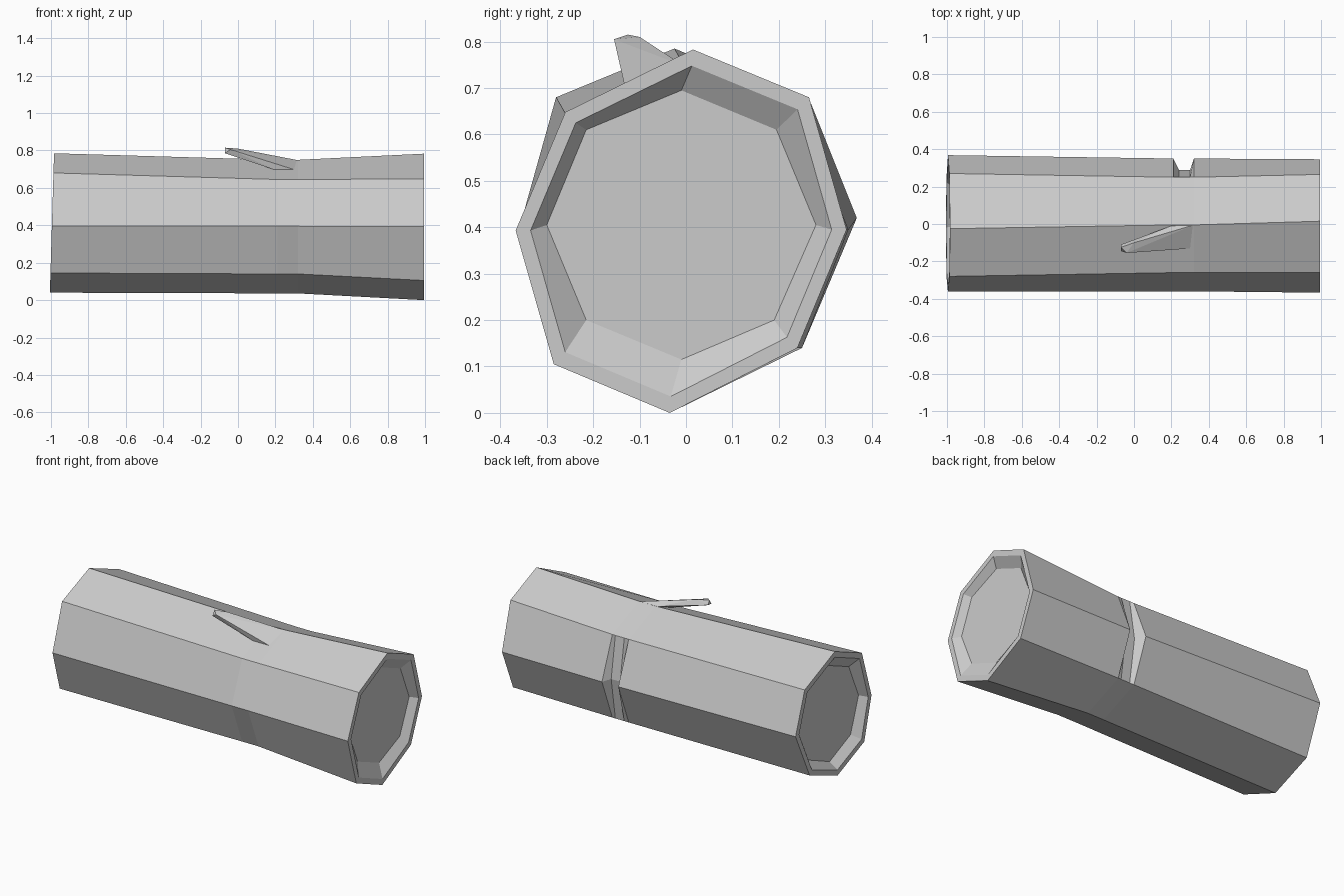
import bpy, bmesh
from mathutils import Vector

if "Cube" in bpy.data.objects:
    bpy.data.objects.remove(bpy.data.objects["Cube"])

# Eight-sided sections (y, z), starting at the top ridge and going towards +y
LEFT = [(-.025, .785), (.27, .665), (.368, .42), (.245, .14),
        (-.02, .04), (-.28, .145), (-.36, .395), (-.28, .68)]
MID = [(-.005, .75), (.25, .645), (.35, .395), (.25, .14),
       (-.005, .036), (-.26, .14), (-.36, .395), (-.26, .645)]
RIGHT = [(.015, .783), (.265, .68), (.346, .395), (.24, .14),
         (-.035, 0), (-.285, .105), (-.367, .393), (-.26, .648)]
FLOOR = [(-.01, .695), (.195, .61), (.28, .405), (.19, .2),
         (-.01, .115), (-.215, .2), (-.3, .405), (-.215, .61)]
NOTCH = MID[:2] + [(.29, .395)] + MID[3:]


def inset(ring, k):
    cy = sum(p[0] for p in ring) / 8
    cz = sum(p[1] for p in ring) / 8
    return [(cy + (y - cy) * k, cz + (z - cz) * k) for y, z in ring]


def finish(name, bm):
    bmesh.ops.recalc_face_normals(bm, faces=bm.faces)
    me = bpy.data.meshes.new(name)
    bm.to_mesh(me)
    bm.free()
    ob = bpy.data.objects.new(name, me)
    bpy.context.collection.objects.link(ob)
    return ob


# Log: recessed left end, trunk with a notch at the back, recessed right end
sections = [(-.95, FLOOR), (-.995, inset(LEFT, .91)), (-.995, LEFT),
            (.21, MID), (.24, NOTCH), (.30, NOTCH), (.32, MID),
            (.995, RIGHT), (.995, inset(RIGHT, .91)), (.955, FLOOR)]
bm = bmesh.new()
rings = []
for x, sec in sections:
    # ends lean very slightly back towards the top
    lean = .012 * (1 if x < -.9 else 0)
    rings.append([bm.verts.new((x + lean * (z - .4) / .4, y, z)) for y, z in sec])
for a, b in zip(rings, rings[1:]):
    for i in range(8):
        j = (i + 1) % 8
        bm.faces.new((a[i], a[j], b[j], b[i]))
bm.faces.new(rings[0])
bm.faces.new(rings[-1])
finish("log", bm)

# Broken branch stub leaning back along the top
stub = [(.20, -.01, .748), (.32, -.005, .748), (.31, -.13, .695), (.20, -.13, .695),
        (-.07, -.11, .79), (-.07, -.125, .815), (0, -.10, .81),
        (-.04, -.155, .805), (-.07, -.145, .785)]
bm = bmesh.new()
for p in stub:
    bm.verts.new(Vector(p))
bmesh.ops.convex_hull(bm, input=bm.verts[:])
finish("branch_stub", bm)
